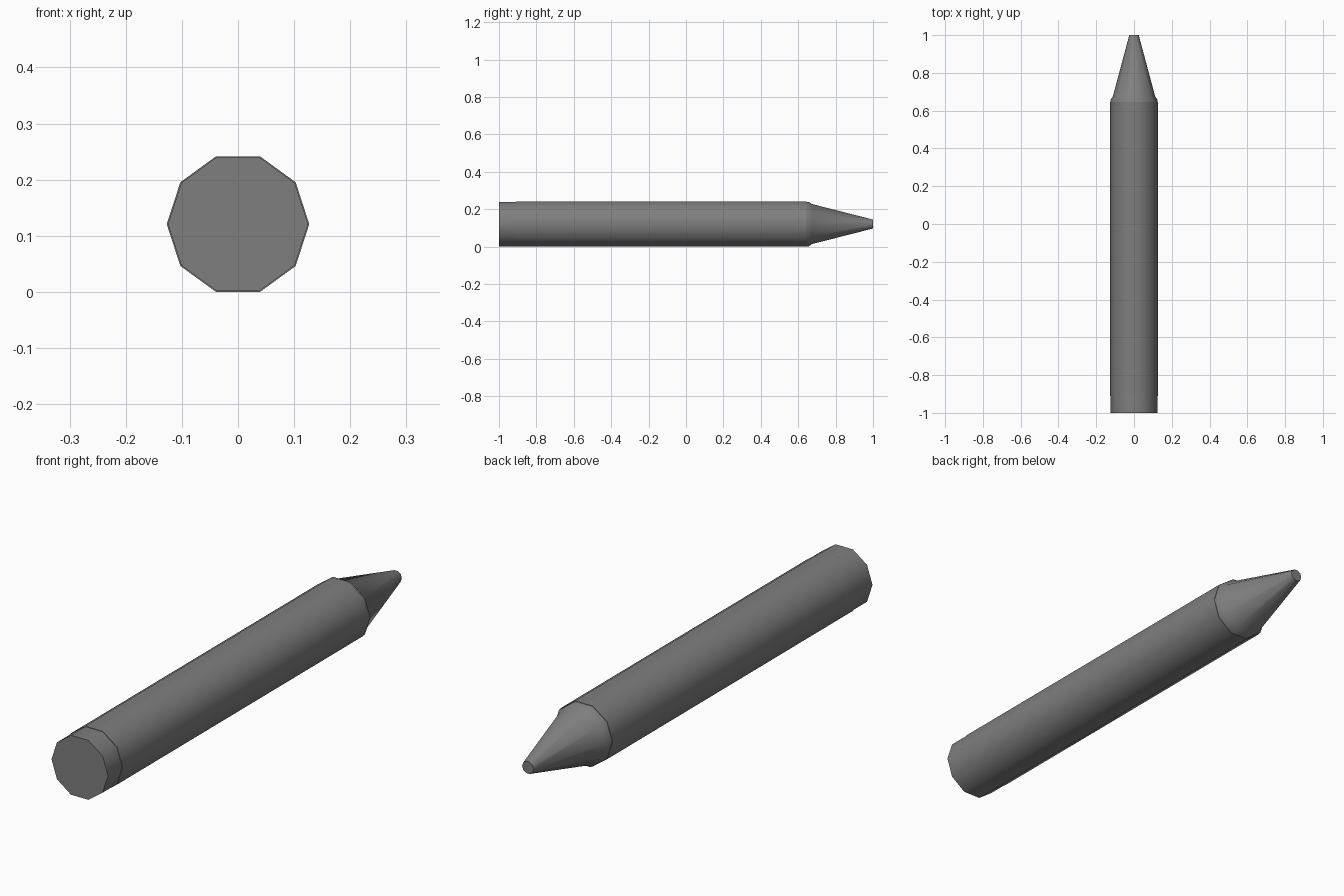
import bpy
import bmesh
from math import cos, sin, tau, radians

SIDES = 10
RADIUS = 0.127
AXIS_Z = RADIUS * sin(tau / 5)

cube = bpy.data.objects.get("Cube")
if cube:
    bpy.data.objects.remove(cube, do_unlink=True)

grey = bpy.data.materials.new("dark_grey_wax")
grey.use_nodes = True
colour = (0.21, 0.21, 0.21, 1)
grey.diffuse_color = colour
grey.node_tree.nodes["Principled BSDF"].inputs["Base Color"].default_value = colour


def lathe(name, profile, closed=False):
    """Sweep (y, radius) points around the lengthwise axis."""
    bm = bmesh.new()
    rings = []
    for y, r in profile:
        rings.append([bm.verts.new((r * cos(tau * i / SIDES), y,
                                    AXIS_Z + r * sin(tau * i / SIDES)))
                      for i in range(SIDES)])
    pairs = list(zip(rings, rings[1:]))
    if closed:
        pairs.append((rings[-1], rings[0]))
    else:
        bm.faces.new(rings[0])
        bm.faces.new(rings[-1])
    for a, b in pairs:
        for i in range(SIDES):
            j = (i + 1) % SIDES
            bm.faces.new((a[i], a[j], b[j], b[i]))
    bmesh.ops.recalc_face_normals(bm, faces=bm.faces)
    mesh = bpy.data.meshes.new(name)
    bm.to_mesh(mesh)
    bm.free()
    mesh.materials.append(grey)
    obj = bpy.data.objects.new(name, mesh)
    bpy.context.collection.objects.link(obj)
    bpy.ops.object.select_all(action="DESELECT")
    obj.select_set(True)
    bpy.context.view_layer.objects.active = obj
    bpy.ops.object.shade_smooth_by_angle(angle=radians(40))
    return obj


# Wax stick with rounded shoulder and blunt conical tip
lathe("wax_stick", [(-1, 0.125), (0.658, 0.125), (0.672, 0.113), (1, 0.025)])

# Thin paper sleeve around the stick
lathe("paper_sleeve", [(-0.91, 0.122), (-0.91, RADIUS),
                       (0.645, RADIUS), (0.645, 0.122)], closed=True)
